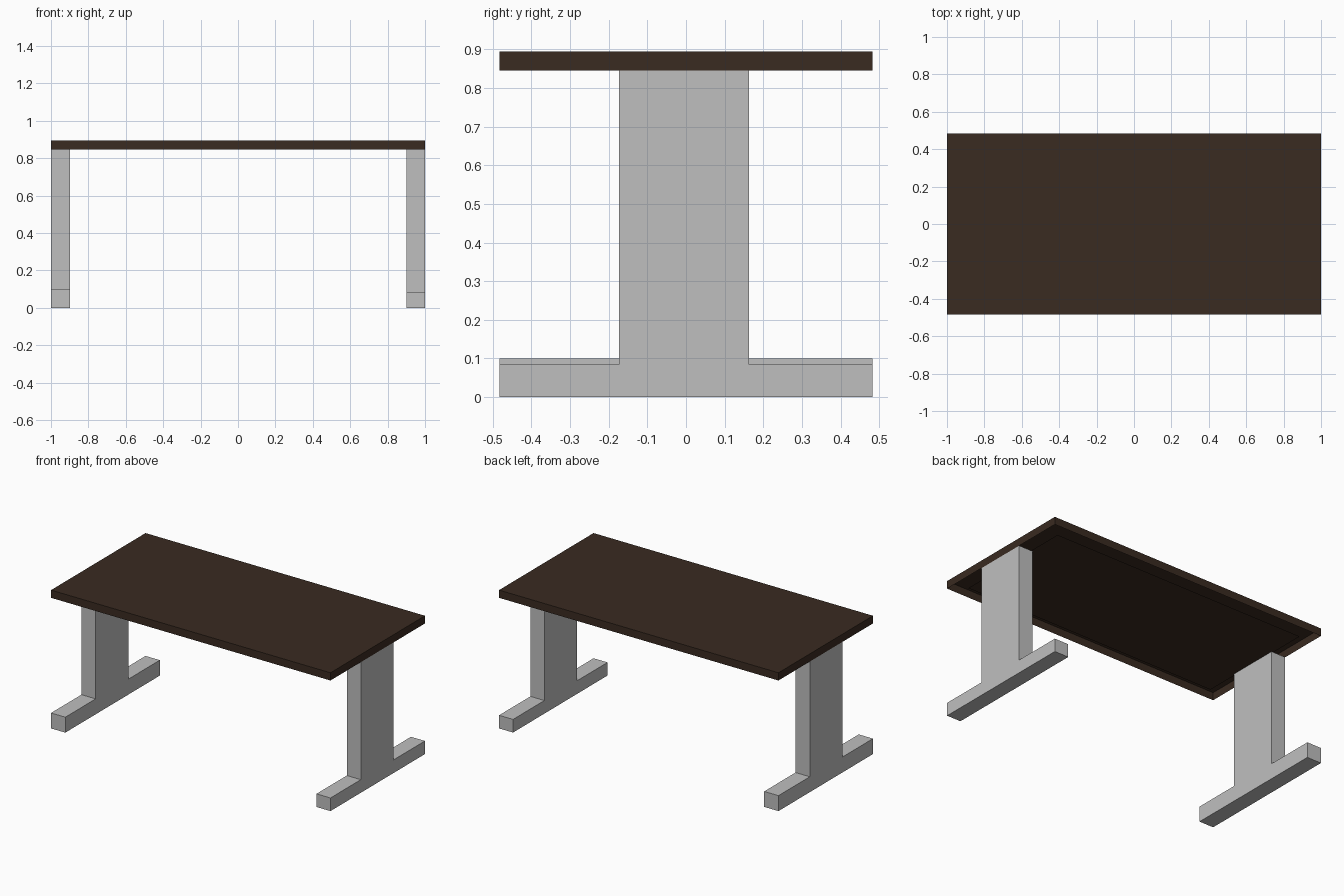
import bpy, bmesh

if "Cube" in bpy.data.objects:
    bpy.data.objects.remove(bpy.data.objects["Cube"])


def material(name, rgb):
    m = bpy.data.materials.new(name)
    m.diffuse_color = (*rgb, 1)
    m.use_nodes = True
    m.node_tree.nodes["Principled BSDF"].inputs["Base Color"].default_value = m.diffuse_color
    return m


brown = material("dark brown wood", (0.0415, 0.0235, 0.0150))
grey = material("grey metal", (0.52, 0.52, 0.52))


def add_object(name, bm, mat):
    bmesh.ops.recalc_face_normals(bm, faces=bm.faces[:])
    mesh = bpy.data.meshes.new(name)
    bm.to_mesh(mesh)
    bm.free()
    mesh.materials.append(mat)
    obj = bpy.data.objects.new(name, mesh)
    bpy.context.collection.objects.link(obj)
    return obj


HALF_Y = 0.483
TOP_Z, RIM_Z = 0.895, 0.845

# Tabletop: shallow shell, open underneath
bm = bmesh.new()
bmesh.ops.create_cube(bm, size=1)
for v in bm.verts:
    v.co.x *= 2
    v.co.y *= 2 * HALF_Y
    v.co.z = TOP_Z if v.co.z > 0 else RIM_Z
bm.normal_update()
bottom = [f for f in bm.faces if f.normal.z < -0.9]
bmesh.ops.delete(bm, geom=bottom, context='FACES_ONLY')
top = add_object("tabletop", bm, brown)
# keep the open shell facing outwards
if max(top.data.polygons, key=lambda p: p.center.z).normal.z < 0:
    top.data.flip_normals()

# Underside panel set inside the rim
bm = bmesh.new()
bm.faces.new([bm.verts.new((x, y, RIM_Z)) for x, y in
              [(-0.91, -0.40), (-0.91, 0.40), (0.91, 0.40), (0.91, -0.40)]])
panel = add_object("underside_panel", bm, brown)
if panel.data.polygons[0].normal.z > 0:
    panel.data.flip_normals()


# Legs: upside-down T profile (foot plus post) extruded along x
def leg(name, x0, x1, foot_h):
    profile = [(-HALF_Y, 0), (HALF_Y, 0), (HALF_Y, foot_h), (0.163, foot_h),
               (0.163, RIM_Z), (-0.173, RIM_Z), (-0.173, foot_h), (-HALF_Y, foot_h)]
    bm = bmesh.new()
    face = bm.faces.new([bm.verts.new((x0, y, z)) for y, z in profile])
    ext = bmesh.ops.extrude_face_region(bm, geom=[face], use_keep_orig=True)
    verts = [g for g in ext["geom"] if isinstance(g, bmesh.types.BMVert)]
    bmesh.ops.translate(bm, verts=verts, vec=(x1 - x0, 0, 0))
    add_object(name, bm, grey)


leg("left_leg", -1.0, -0.898, 0.10)
leg("right_leg", 0.90, 1.0, 0.085)
